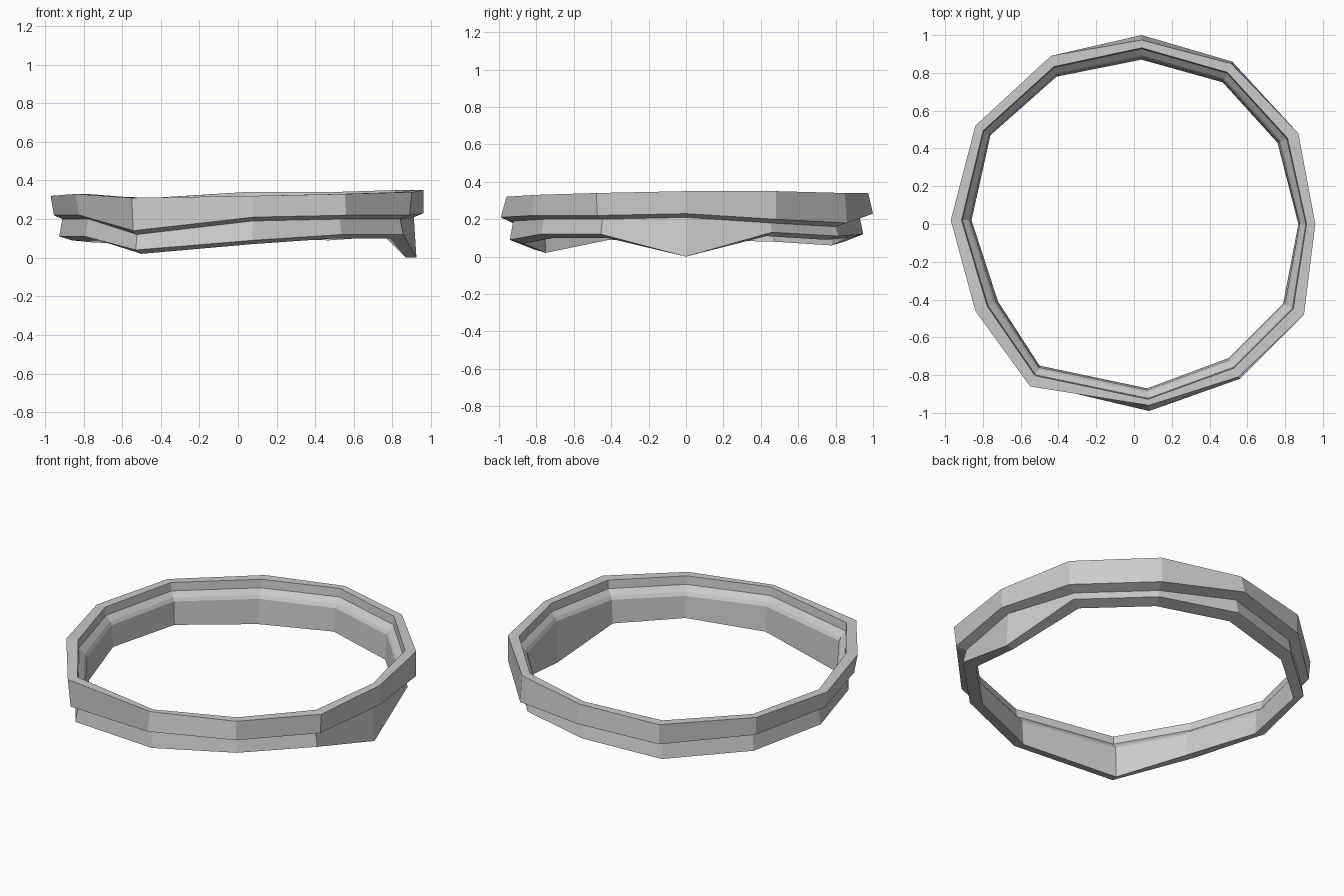
import bpy
import bmesh
from mathutils import Vector

# Remove the default object
default_cube = bpy.data.objects.get("Cube")
if default_cube:
    bpy.data.objects.remove(default_cube, do_unlink=True)

# One row per corner, in hundredths, clockwise from the back:
# outer x, outer y, inner x, inner y, rim z, upper band foot z, lower band foot z, wall lean
CORNERS = [
    (4, 100, 4, 87, 34, 23, 12, 20),
    (52, 86, 47, 75, 34, 18, 11, 10),
    (87, 48, 76, 43, 35, 20, 13, 0),
    (96, 0, 87, 0, 35, 23, 0, 0),
    (90, -48, 79, -42, 34, 22, 12, -10),
    (56, -82, 50, -71, 33, 22, 12, 10),
    (8, -99, 7, -87, 32, 21, 9, 25),
    (-55, -86, -50, -75, 31, 14, 4, -15),
    (-84, -46, -72, -41, 33, 22, 11, -15),
    (-97, 2, -86, 2, 32, 22, 11, -15),
    (-84, 52, -76, 47, 32, 21, 10, -10),
    (-44, 89, -41, 78, 31, 19, 8, 0),
]


def section(corner):
    """Stepped cross-section of the band at one corner, as a closed loop."""
    ox, oy, ix, iy, rim, band, foot, lean = [value / 100 for value in corner]
    outer = Vector((ox, oy, 0))
    inner = Vector((ix, iy, 0))

    # Each pair is the depth from the outer to the inner edge, and the height
    profile = [
        (max(0, lean), rim),            # outer rim edge
        (max(0, -lean), band),          # foot of the upper band
        (0.55, band - 0.02),            # neck under the upper band
        (0.4, foot),                    # foot of the lower band
        (1, max(0, foot - 0.02)),       # inner foot
        (0.92, rim - 0.1),              # top of the inner wall
        (0.82, rim - 0.08),             # ledge bevel
        (0.56, rim - 0.05),             # back of the ledge
        (0.52, rim),                    # inner rim edge
    ]
    points = []
    for depth, height in profile:
        point = outer.lerp(inner, depth)
        point.z = height
        points.append(point)
    return points


def bridge_loops(bm, first, second):
    """Join two neighbouring sections with a strip of flat quads."""
    count = len(first)
    for i in range(count):
        following = (i + 1) % count
        bm.faces.new((first[i], first[following], second[following], second[i]))


def make_material(name, colour):
    material = bpy.data.materials.new(name)
    material.use_nodes = True
    material.diffuse_color = colour
    shader = material.node_tree.nodes["Principled BSDF"]
    shader.inputs["Base Color"].default_value = colour
    return material


# Stepped ring built by sweeping the section around the corners
bm = bmesh.new()
loops = [[bm.verts.new(point) for point in section(corner)] for corner in CORNERS]
for index, loop in enumerate(loops):
    bridge_loops(bm, loop, loops[(index + 1) % len(loops)])
bmesh.ops.recalc_face_normals(bm, faces=bm.faces)

mesh = bpy.data.meshes.new("stepped_ring")
bm.to_mesh(mesh)
bm.free()
mesh.materials.append(make_material("light grey", (0.6, 0.6, 0.6, 1)))

ring = bpy.data.objects.new("stepped_ring", mesh)
bpy.context.scene.collection.objects.link(ring)
